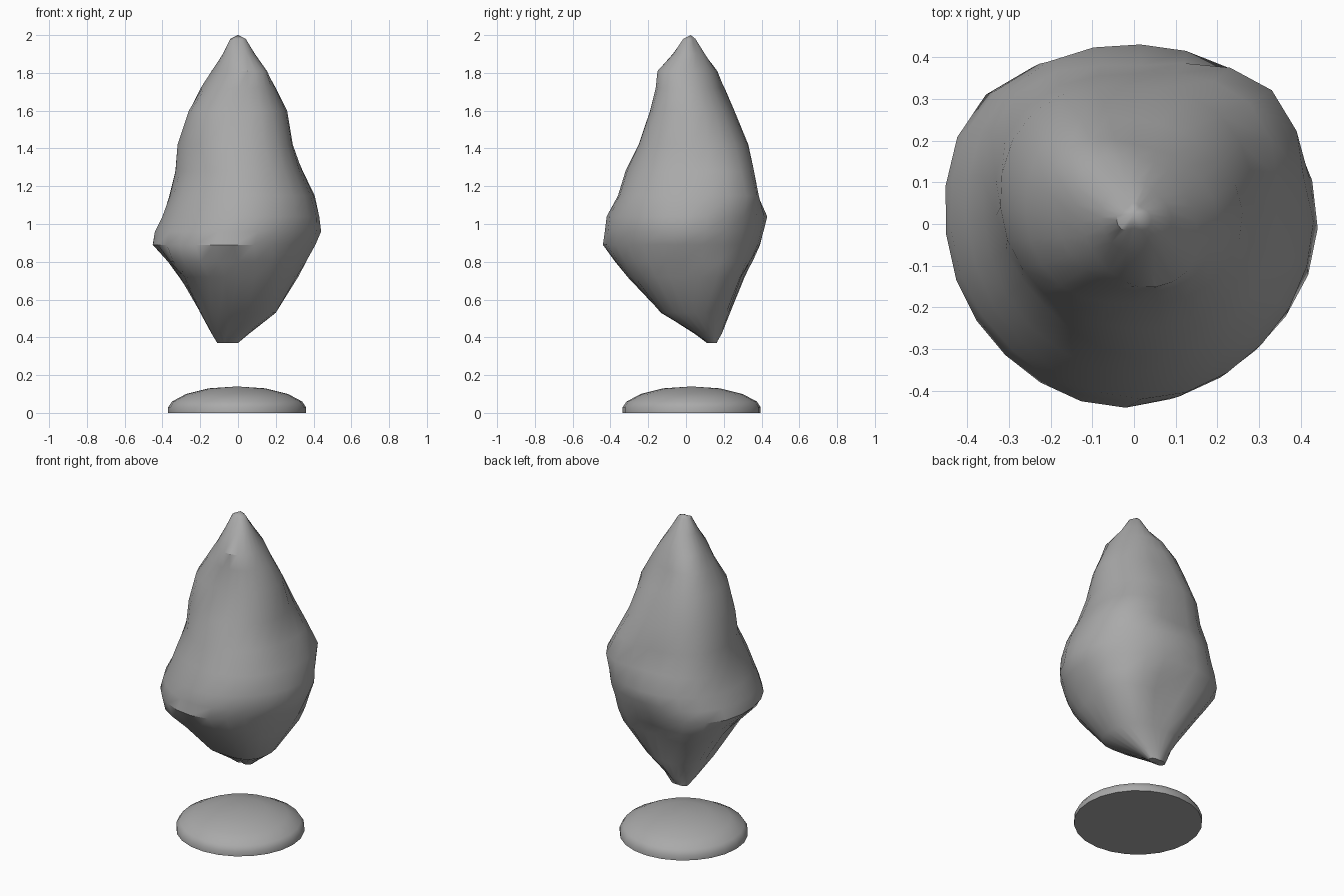
import bpy
import bmesh
from math import sin, cos, pi
from mathutils import Vector

default_cube = bpy.data.objects.get("Cube")
if default_cube:
    bpy.data.objects.remove(default_cube, do_unlink=True)

SIDES = 24


def make_material(name, value):
    material = bpy.data.materials.new(name)
    material.use_nodes = True
    colour = (value, value, value, 1)
    material.diffuse_color = colour
    material.node_tree.nodes["Principled BSDF"].inputs["Base Color"].default_value = colour
    return material


def loft(name, rings, top_point, material, sharp_angle):
    """Skin a stack of closed rings, with a flat bottom cap and a pointed top."""
    bm = bmesh.new()
    loops = [[bm.verts.new(point) for point in ring] for ring in rings]
    tip = bm.verts.new(top_point)
    for lower, upper in zip(loops, loops[1:]):
        for i in range(SIDES):
            j = (i + 1) % SIDES
            bm.faces.new((lower[i], lower[j], upper[j], upper[i]))
    for i in range(SIDES):
        bm.faces.new((loops[-1][i], loops[-1][(i + 1) % SIDES], tip))
    bm.faces.new(list(reversed(loops[0])))
    bmesh.ops.recalc_face_normals(bm, faces=bm.faces[:])
    mesh = bpy.data.meshes.new(name)
    bm.to_mesh(mesh)
    bm.free()
    mesh.materials.append(material)
    obj = bpy.data.objects.new(name, mesh)
    bpy.context.collection.objects.link(obj)
    bpy.ops.object.select_all(action="DESELECT")
    obj.select_set(True)
    bpy.context.view_layer.objects.active = obj
    bpy.ops.object.shade_smooth_by_angle(angle=sharp_angle)
    return obj


def smooth_step(a, b, c, d, t):
    """Catmull-Rom blend from b to c."""
    return b + 0.5 * t * (c - a + t * (2 * a - 5 * b + 4 * c - d + t * (3 * (b - c) + d - a)))


def rock_ring(height, reach):
    """Irregular closed section from its reach in eight compass directions."""
    centre = Vector(((reach[0] - reach[4]) / 2, (reach[2] - reach[6]) / 2))
    radii = []
    for k, distance in enumerate(reach):
        direction = Vector((cos(k * pi / 4), sin(k * pi / 4)))
        radii.append(distance - centre.dot(direction))
    ring = []
    for i in range(SIDES):
        k, step = divmod(i * 8, SIDES)
        near = [radii[(k + offset) % 8] for offset in (-1, 0, 1, 2)]
        radius = smooth_step(*near, step / SIDES)
        angle = 2 * pi * i / SIDES
        ring.append(((centre.x + radius * cos(angle)) / 100,
                     (centre.y + radius * sin(angle)) / 100,
                     height / 100))
    return ring


stone = make_material("stone grey", 0.4)

# Floating rock: height, then reach towards +x and on anticlockwise in eighths
sections = [
    (37, 0, 9, 16, 17, 11, -2, -12, -10),
    (42, 6, 12, 19, 19, 14, 4, -5, -3),
    (53, 20, 23, 23, 25, 20, 17, 13, 18),
    (72, 31, 36, 29, 38, 29, 33, 31, 32),
    (80, 36, 39, 34, 43, 36, 42, 37, 37),
    (89, 41, 41, 39, 47, 45, 44, 44, 40),
    (96, 44, 43, 41, 46, 44, 42, 43, 42),
    (104, 43, 44, 43, 44, 40, 39, 42, 42),
    (115, 40, 46, 38, 42, 36, 35, 36, 39),
    (128, 34, 40, 36, 38, 33, 29, 32, 33),
    (142, 29, 33, 33, 36, 32, 27, 25, 28),
    (160, 26, 25, 25, 29, 26, 23, 19, 23),
    (172, 20, 19, 19, 24, 19, 16, 16, 19),
    (181, 15, 15, 16, 18, 13, 12, 15, 17),
    (190, 9, 9, 10, 9, 8, 7, 7, 8),
    (198, 4, 4, 5, 4, 4, 3, 1, 3),
]
loft("floating_rock", [rock_ring(row[0], row[1:]) for row in sections],
     (0, 0.025, 2), stone, pi / 5)

# Domed base disc under the rock: radius and height of each ring
base_centre = Vector((-0.005, 0.03, 0))
base_profile = [(0.365, 0), (0.365, 0.03), (0.345, 0.06), (0.27, 0.1), (0.15, 0.13)]
base_rings = [[base_centre + Vector((r * cos(2 * pi * i / SIDES), r * sin(2 * pi * i / SIDES), z))
               for i in range(SIDES)] for r, z in base_profile]
loft("base_disc", base_rings, base_centre + Vector((0, 0, 0.14)), stone, pi / 4)
